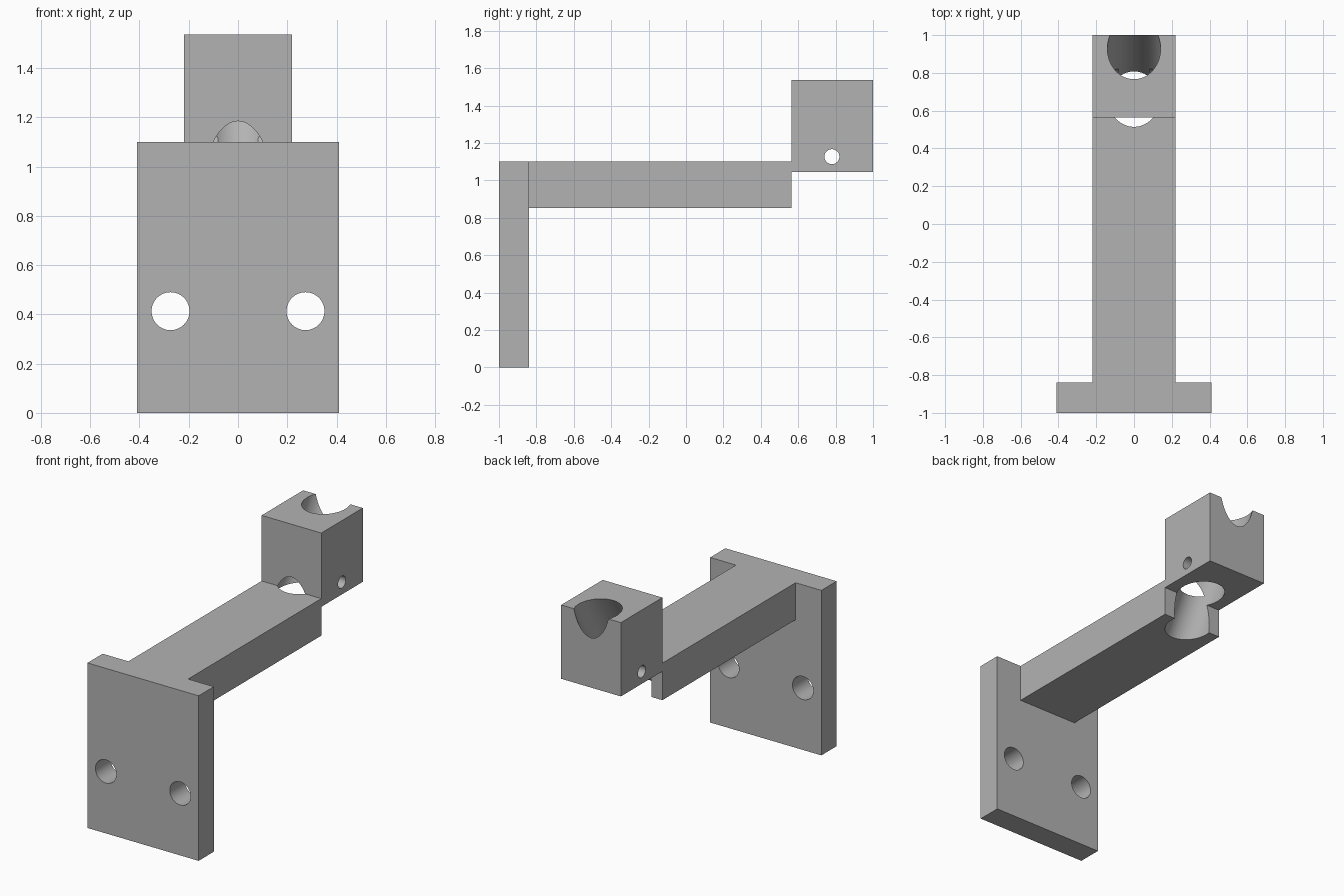
import bpy, bmesh, math

cube = bpy.data.objects.get("Cube")
if cube:
    bpy.data.objects.remove(cube, do_unlink=True)

grey = bpy.data.materials.new("plain_grey")
grey.use_nodes = True
grey.diffuse_color = (0.45, 0.45, 0.45, 1)
grey.node_tree.nodes["Principled BSDF"].inputs["Base Color"].default_value = (0.45, 0.45, 0.45, 1)


def extrude_side_profile(name, half_width, points):
    """Extrude a (y, z) outline along x, centred on x = 0."""
    bm = bmesh.new()
    face = bm.faces.new([bm.verts.new((-half_width, y, z)) for y, z in points])
    result = bmesh.ops.extrude_face_region(bm, geom=[face])
    moved = [v for v in result["geom"] if isinstance(v, bmesh.types.BMVert)]
    bmesh.ops.translate(bm, vec=(2 * half_width, 0, 0), verts=moved)
    bmesh.ops.recalc_face_normals(bm, faces=bm.faces)
    mesh = bpy.data.meshes.new(name)
    bm.to_mesh(mesh)
    bm.free()
    mesh.materials.append(grey)
    obj = bpy.data.objects.new(name, mesh)
    bpy.context.collection.objects.link(obj)
    return obj


def cylinder(name, radius, length, location, rotation):
    bpy.ops.mesh.primitive_cylinder_add(vertices=64, radius=radius, depth=length,
                                        location=location, rotation=rotation)
    obj = bpy.context.object
    obj.name = name
    obj.data.materials.append(grey)
    obj.hide_render = True
    return obj


def combine(target, other, operation):
    """Apply a boolean and discard the helper."""
    mod = target.modifiers.new(operation.title(), "BOOLEAN")
    mod.operation = operation
    mod.solver = "EXACT"
    mod.object = other
    bpy.ops.object.select_all(action="DESELECT")
    target.select_set(True)
    bpy.context.view_layer.objects.active = target
    bpy.ops.object.modifier_apply(modifier=mod.name)
    bpy.data.objects.remove(other, do_unlink=True)


# Mounting plate
bracket = extrude_side_profile("mounting_bracket", 0.41,
                               [(-1, 0), (-0.84, 0), (-0.84, 1.1), (-1, 1.1)])

# Horizontal arm with the raised holder block at its end
arm = extrude_side_profile("arm_and_holder", 0.22, [
    (-0.92, 0.853), (0.563, 0.853), (0.563, 1.045), (1, 1.045),
    (1, 1.537), (0.563, 1.537), (0.563, 1.1), (-0.92, 1.1)])
combine(bracket, arm, "UNION")

# Screw holes in the plate
for side in (-1, 1):
    hole = cylinder("screw_hole_cutter", 0.077, 0.5, (side * 0.274, -0.92, 0.413),
                    (math.pi / 2, 0, 0))
    combine(bracket, hole, "DIFFERENCE")

# Slanted bore through the holder and the end of the arm
bore = cylinder("slanted_bore_cutter", 0.141, 2, (0, 0.677, 1.1),
                (-math.radians(30), 0, 0))
combine(bracket, bore, "DIFFERENCE")

# Cross pin hole through the holder
pin = cylinder("pin_hole_cutter", 0.04, 1, (0, 0.78, 1.127), (0, math.pi / 2, 0))
combine(bracket, pin, "DIFFERENCE")

bpy.ops.object.select_all(action="DESELECT")
bracket.select_set(True)
bpy.context.view_layer.objects.active = bracket
bpy.ops.object.shade_smooth_by_angle(angle=math.radians(30))
